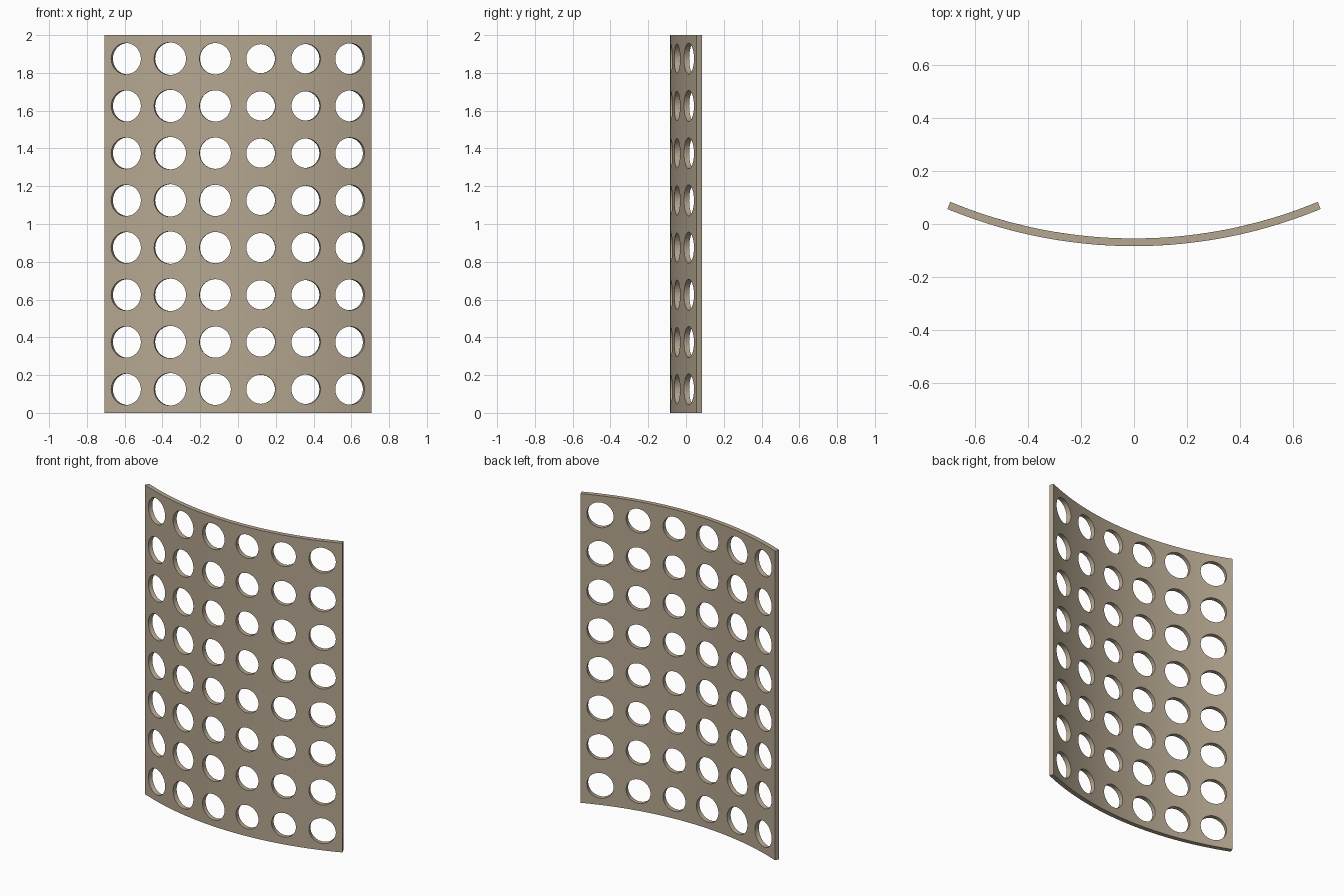
import bpy, bmesh, math

if "Cube" in bpy.data.objects:
    bpy.data.objects.remove(bpy.data.objects["Cube"])

R_OUT, R_IN, HEIGHT = 1.846, 1.817, 2.0
ROWS, SIDES = 8, 40
HOLE_RADII = [0.083, 0.086, 0.083, 0.077, 0.078, 0.082]   # one per column
PITCH = math.radians(45) / len(HOLE_RADII)
AXIS_Y = R_OUT - (R_OUT - R_IN * math.cos(math.radians(22.5))) / 2

mat = bpy.data.materials.new("warm_tan")
mat.diffuse_color = (0.46, 0.385, 0.28, 1)
mat.use_nodes = True
mat.node_tree.nodes["Principled BSDF"].inputs["Base Color"].default_value = mat.diffuse_color

bm = bmesh.new()


def on_arc(radius, angle, z):
    return bm.verts.new((radius * math.sin(angle), AXIS_Y - radius * math.cos(angle), z))


def cell_rings(radius, col_angle, zc, hole):
    """Hole ring, middle ring and square cell border on one face of the panel."""
    rings = []
    for blend in (0, 0.5, 1):
        ring = []
        for k in range(SIDES):
            t = 2 * math.pi * k / SIDES
            c, s = math.cos(t), math.sin(t)
            m = max(abs(c), abs(s))
            a = (1 - blend) * math.asin(hole * c / radius) + blend * PITCH / 2 * c / m
            z = (1 - blend) * hole * s + blend * HEIGHT / ROWS / 2 * s / m
            ring.append(on_arc(radius, col_angle + a, zc + z))
        rings.append(ring)
    return rings


def join(r1, r2):
    for k in range(SIDES):
        n = (k + 1) % SIDES
        bm.faces.new((r1[k], r2[k], r2[n], r1[n]))


# Perforated cells: front sheet, back sheet and hole walls
for col, hole in enumerate(HOLE_RADII):
    angle = (col - (len(HOLE_RADII) - 1) / 2) * PITCH
    for row in range(ROWS):
        zc = (row + 0.5) * HEIGHT / ROWS
        front = cell_rings(R_OUT, angle, zc, hole)
        back = cell_rings(R_IN, angle, zc, hole)
        for rings in (front, back):
            join(rings[0], rings[1])
            join(rings[1], rings[2])
        join(front[0], back[0])

# Weld the cells and close the outer rim
bmesh.ops.remove_doubles(bm, verts=bm.verts, dist=0.0005)
for e in [e for e in bm.edges if e.is_boundary]:
    a, b = e.verts
    if abs(math.hypot(a.co.x, a.co.y - AXIS_Y) - R_OUT) < 0.005:
        quad = [a, b]
        for v in (b, a):
            ang = math.atan2(v.co.x, AXIS_Y - v.co.y)
            quad.append(on_arc(R_IN, ang, v.co.z))
        bm.faces.new(quad)
bmesh.ops.remove_doubles(bm, verts=bm.verts, dist=0.0005)
bmesh.ops.recalc_face_normals(bm, faces=bm.faces)

me = bpy.data.meshes.new("perforated_curved_panel")
bm.to_mesh(me)
bm.free()
me.materials.append(mat)
panel = bpy.data.objects.new("perforated_curved_panel", me)
bpy.context.collection.objects.link(panel)

bpy.context.view_layer.objects.active = panel
panel.select_set(True)
bpy.ops.object.shade_smooth_by_angle(angle=math.radians(30))
